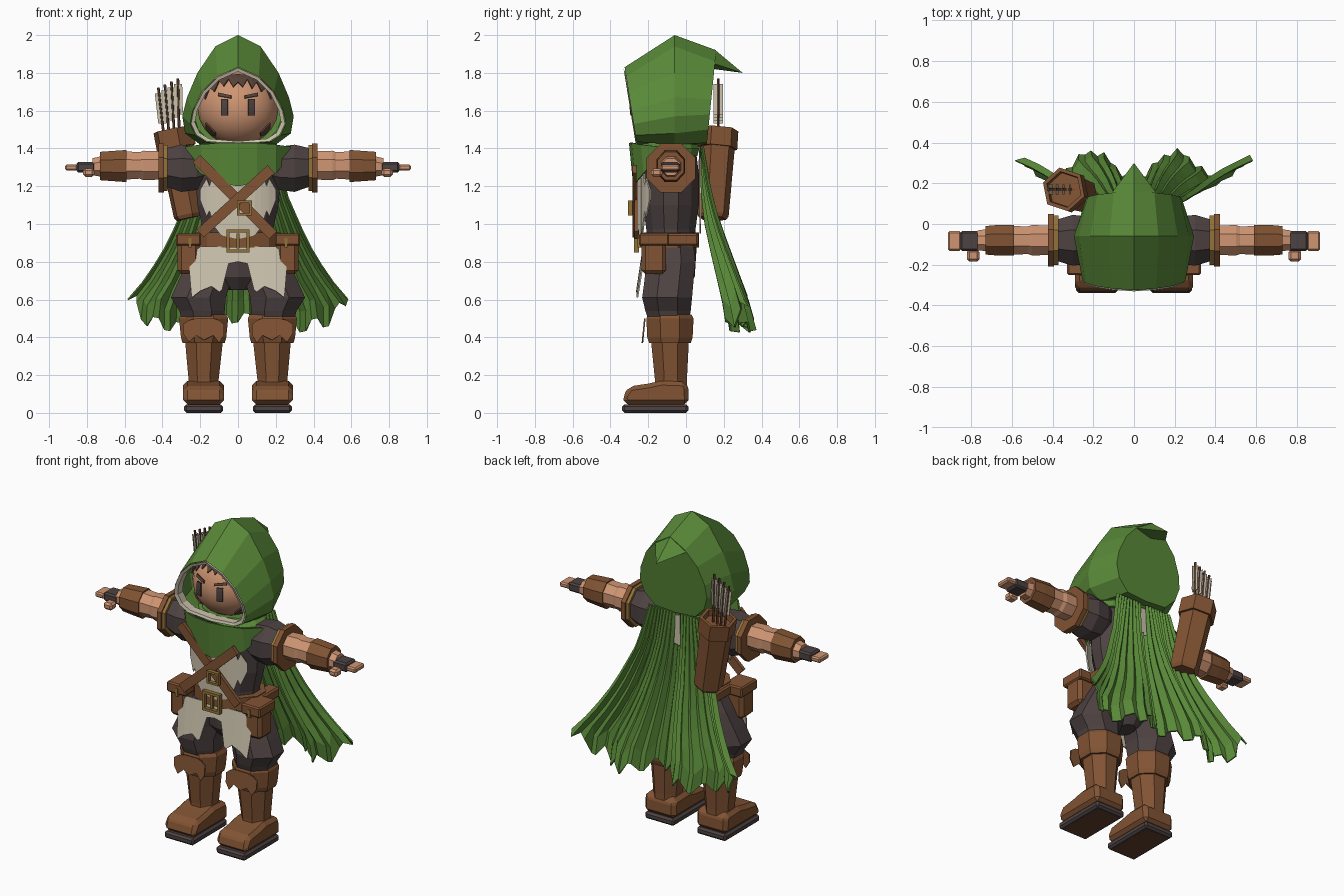
import bpy, bmesh, math
from mathutils import Vector

if "Cube" in bpy.data.objects:
    bpy.data.objects.remove(bpy.data.objects["Cube"])

def mat(name, r, g, b):
    m = bpy.data.materials.new(name)
    m.diffuse_color = (r, g, b, 1)
    m.use_nodes = True
    m.node_tree.nodes["Principled BSDF"].inputs["Base Color"].default_value = m.diffuse_color
    return m

GREEN = mat("green_cloth", .10, .25, .04)
SKIN = mat("skin", .62, .30, .17)
LEATHER = mat("brown_leather", .22, .087, .033)
DARK = mat("dark_cloth", .075, .054, .054)
CREAM = mat("cream_linen", .60, .54, .42)
GOLD = mat("dull_gold", .29, .17, .04)
HAIR = mat("brown_hair", .10, .055, .04)
WOOD = mat("dark_wood", .12, .05, .025)

def mesh(name, verts, faces, m, thick=0, smooth=False):
    me = bpy.data.meshes.new(name)
    me.from_pydata([tuple(v) for v in verts], [], faces)
    bm = bmesh.new()
    bm.from_mesh(me)
    bmesh.ops.recalc_face_normals(bm, faces=bm.faces)
    bm.to_mesh(me)
    bm.free()
    me.materials.append(m)
    ob = bpy.data.objects.new(name, me)
    bpy.context.collection.objects.link(ob)
    if smooth:
        me.polygons.foreach_set("use_smooth", [True] * len(me.polygons))
    if thick:
        mod = ob.modifiers.new("thickness", 'SOLIDIFY')
        mod.thickness, mod.offset = thick, 0
    return ob

def bridge(k, n):
    return [(i*n+j, i*n+(j+1) % n, (i+1)*n+(j+1) % n, (i+1)*n+j) for i in range(k-1) for j in range(n)]

def loft(name, rings, m, n=8, axis='z'):
    """rings: (position on axis, centre u, centre v, radius u, radius v)"""
    vs = []
    for t, cu, cv, ru, rv in rings:
        for j in range(n):
            a = 2*math.pi*(j+.5)/n
            k = 1/math.cos(math.pi/n)
            u, v = cu+ru*k*math.cos(a), cv+rv*k*math.sin(a)
            vs.append((u, v, t) if axis == 'z' else (t, u, v))
    fs = bridge(len(rings), n) + [tuple(range(n)), tuple(range(len(vs)-n, len(vs)))]
    return mesh(name, vs, fs, m)

def prism(name, pts, x0, x1, m, bevel=0):
    """side profile in (y, z) extruded across x"""
    n = len(pts)
    vs = [(x, y, z) for x in (x0, x1) for y, z in pts]
    ob = mesh(name, vs, bridge(2, n) + [tuple(range(n)), tuple(range(n, 2*n))], m)
    if bevel:
        mod = ob.modifiers.new("bevel", 'BEVEL')
        mod.width, mod.segments = bevel, 1
    return ob

def box(name, x0, x1, y0, y1, z0, z1, m, bevel=0):
    return prism(name, [(y0, z0), (y1, z0), (y1, z1), (y0, z1)], x0, x1, m, bevel)

def rod(name, p, q, rings, m, n=6):
    """lofted rod from p to q; rings: (distance along, radius)"""
    ob = loft(name, [(t, 0, 0, r, r) for t, r in rings], m, n)
    ob.location = p
    ob.rotation_euler = (Vector(q)-Vector(p)).to_track_quat('Z', 'Y').to_euler()
    return ob

def plate(name, cols, yfun, m, rows=4, thick=.008):
    """curved sheet from columns (x, top z, bottom z)"""
    vs = []
    for x, a, b in cols:
        for j in range(rows+1):
            z = a+(b-a)*j/rows
            vs.append((x, yfun(x, z), z))
    r = rows+1
    fs = [(i*r+j, i*r+j+1, (i+1)*r+j+1, (i+1)*r+j) for i in range(len(cols)-1) for j in range(rows)]
    return mesh(name, vs, fs, m, thick)

def lerp(tab, x):
    if x <= tab[0][0]:
        return tab[0][1]
    for (a, p), (b, q) in zip(tab, tab[1:]):
        if x <= b:
            return p+(q-p)*(x-a)/(b-a)
    return tab[-1][1]

def frame(name, cx, cz, y, h, w):
    for k, (x0, x1, z0, z1) in enumerate([(-h, h, h-w, h), (-h, h, -h, w-h), (-h, w-h, w-h, h-w), (h-w, h, w-h, h-w)]):
        box(f"{name}_{k}", cx+x0, cx+x1, y-.012, y+.012, cz+z0, cz+z1, GOLD)

# hood: three rings from the face opening to the flat back, plus a hanging tip
def full(half):
    return half + [(-x, z) for x, z in half[-2:0:-1]]
opening = full([(0, 1.83), (.11, 1.78), (.19, 1.70), (.24, 1.60), (.253, 1.53), (.225, 1.47), (.17, 1.435), (0, 1.42)])
middle = full([(0, 2.0), (.12, 1.94), (.215, 1.80), (.27, 1.67), (.295, 1.57), (.28, 1.48), (.2, 1.42), (0, 1.42)])
rear = full([(0, 1.92), (.1, 1.86), (.18, 1.77), (.225, 1.66), (.235, 1.58), (.21, 1.5), (.14, 1.43), (0, 1.42)])
front_y = lambda z: -.26-.065*(z-1.42)/.41
vs = [(x, front_y(z), z) for x, z in opening] + [(x, -.06, z) for x, z in middle]
vs += [(x, .11+.05*(z-1.42)/.5, z) for x, z in rear]
mesh("hood", vs, bridge(3, 14) + [tuple(range(28, 42))], GREEN)
mesh("hood_tip", [(0, .15, 1.925), (.115, .145, 1.85), (-.115, .145, 1.85), (0, .30, 1.80), (0, .15, 1.82)],
     [(0, 1, 3), (0, 3, 2), (1, 4, 3), (2, 3, 4)], GREEN)
rim = [(x*k, front_y(z)+d, 1.6+(z-1.6)*k) for k, d in ((.985, -.006), (.90, 0), (.90, .05)) for x, z in opening]
mesh("hood_lining", rim, bridge(3, 14), CREAM)

# head, hair and face
head_y = lambda x, z: -.1-.195*math.sqrt(max(.02, 1-(x/.215)**2-((z-1.615)/.2)**2))
hv = [(.215*math.sin(p)*math.cos(a), -.1+.19*math.sin(p)*math.sin(a), 1.615+.2*math.cos(p))
      for p in [math.pi*(.02+.96*i/10) for i in range(11)] for a in [2*math.pi*j/16 for j in range(16)]]
mesh("head", hv, bridge(11, 16) + [tuple(range(16)), tuple(range(160, 176))], SKIN, smooth=True)
fringe = [1.66, 1.72, 1.70, 1.755, 1.73, 1.765, 1.725, 1.75, 1.725, 1.765, 1.715, 1.75, 1.70, 1.72, 1.66]
plate("hair_fringe", [(-.175+.025*i, 1.79-1.8*(-.175+.025*i)**2, b) for i, b in enumerate(fringe)],
      lambda x, z: head_y(x, z)-.008, HAIR)
for s, side in ((1, "left"), (-1, "right")):
    face = lambda x, z: head_y(x, z)-.006
    plate(side+"_eye", [(s*.055, 1.66, 1.575), (s*.09, 1.66, 1.575)], face, DARK)
    plate(side+"_brow", [(s*.035, 1.68, 1.665), (s*.105, 1.695, 1.678)], face, HAIR, 1)
    plate(side+"_sideburn", [(s*.12, 1.485, 1.465), (s*.145, 1.51, 1.475), (s*.17, 1.535, 1.51)], face, HAIR, 1)

# torso, neck and hips
loft("torso", [(.84, 0, -.08, .19, .13), (.97, 0, -.08, .185, .13), (1.1, 0, -.08, .215, .148),
               (1.25, 0, -.08, .225, .15), (1.37, 0, -.08, .21, .135), (1.43, 0, -.08, .12, .1)], DARK, 12)
loft("neck", [(1.38, 0, -.08, .1, .09), (1.5, 0, -.08, .09, .09)], SKIN)
loft("hips", [(.65, 0, -.08, .05, .07), (.72, 0, -.08, .13, .12), (.88, 0, -.08, .2, .13)], DARK, 10)
chest = [(-.2, 1.18, 1.13), (-.165, 1.24, 1.04), (-.15, 1.2, 1.07), (-.12, 1.3, .98), (-.09, 1.3, .94), (0, 1.32, .92)]
chest += [(-x, a, b) for x, a, b in chest[-2::-1]]
plate("chest_panel", chest, lambda x, z: -.08-.163*math.sqrt(1-(x/.27)**2), CREAM)
plate("back_panel", [(-.1, 1.38, 1.0), (0, 1.39, .95), (.1, 1.38, 1.0)], lambda x, z: .075, CREAM)
flap = [(.255, .80, .73), (.245, .84, .61), (.2, .88, .645), (.14, .88, .67), (.10, .88, .64),
        (.085, .88, .65), (.05, .88, .79), (0, .88, .80)]
for s, side in ((1, "left"), (-1, "right")):
    plate(side+"_tabard_flap", [(s*x, a, b) for x, a, b in flap],
          lambda x, z: -.225-.15*(.88-z)+.9*max(0, abs(x)-.15)**2, CREAM)

# cowl over the chest and shoulders
cowl = [(-.275, 1.41, 1.36), (-.2, 1.42, 1.27), (-.1, 1.43, 1.22), (0, 1.43, 1.2), (.1, 1.43, 1.22), (.2, 1.42, 1.27), (.275, 1.41, 1.36)]
plate("cowl_front", cowl, lambda x, z: -.06-.22*math.sqrt(1-(x/.29)**2)-.1*(z-1.25), GREEN, 3)
loft("cowl_shoulders", [(1.36, 0, -.07, .25, .13), (1.40, 0, -.08, .24, .15), (1.44, 0, -.08, .17, .13)], GREEN, 12)

# cape with deep folds, a ragged hem and a slit at the neck
N, R = 40, 9
cv, cf = [], []
for i in range(N+1):
    u = -1+2*i/N
    hem = lerp([(0, .48), (.5, .42), (.8, .46), (1, .60)], abs(u)) + (.055 if i % 4 in (1, 2) else 0)*(abs(u) < .98)
    for j in range(R+1):
        t = j/R
        z = 1.41+(hem-1.41)*t
        w = lerp([(.4, .6), (.58, .6), (.72, .48), (.9, .37), (1.15, .26), (1.4, .2)], z)
        y = lerp([(.42, .30), (.6, .26), (.83, .19), (1.0, .14), (1.18, .105), (1.4, .085)], z)
        y += .062*t*math.cos(2*math.pi*(1.5*abs(u)-.5)) + .012*(1 if i % 2 else -1)*min(1, .4+t)
        cv.append((u*w, y, z))
        if i < N and j < R and not (abs(u+1/N) < .09 and j < 2):
            k = i*(R+1)+j
            cf.append((k, k+1, k+R+2, k+R+1))
mesh("cape", cv, cf, GREEN, .01)

# belt, buckles and crossed straps
loft("belt", [(.875, 0, -.085, .225, .155), (.955, 0, -.085, .225, .155)], LEATHER, 12)
frame("belt_buckle", 0, .91, -.262, .062, .017)
box("belt_buckle_pin", -.008, .008, -.268, -.25, .87, .95, GOLD)
frame("chest_buckle", .035, 1.085, -.295, .04, .013)
for name, (xa, za), (xb, zb), y in (("strap_a", (-.22, 1.345), (.185, .94), -.262), ("strap_b", (.175, 1.29), (-.2, .95), -.272)):
    L = math.hypot(xb-xa, zb-za)/2
    st = box(name, -L, L, -.011, .011, -.028, .028, LEATHER)
    st.location = ((xa+xb)/2, y, (za+zb)/2)
    st.rotation_euler = (0, -math.atan2(zb-za, xb-xa), 0)

# quiver with four arrows
base, top = Vector((-.255, .14, 1.03)), Vector((-.345, .17, 1.50))
rod("quiver", base, top, [(0, .065), (.02, .075), (.38, .083), (.38, .095), (.48, .095), (.48, .078), (.44, .075)], LEATHER)
for k in range(4):
    d = Vector((-.03*k+.045, 0, -.014*k))
    a, b = top+d*.8-Vector((0, 0, .1)), top+Vector((-.025, 0, .27))+d*1.15
    rod(f"arrow_{k}", a, b, [(0, .006), ((b-a).length, .006)], WOOD, 5)
    ax = (b-a).normalized()
    for q, o in enumerate((Vector((.022, 0, 0)), Vector((0, .025, 0)))):
        p0, p1 = b-ax*.19, b-ax*.03
        mesh(f"fletching_{k}_{q}", [p0-o, p0+o, p1+o, p1-o], [(0, 1, 2, 3)], CREAM, .003)

for s, side in ((1, "left"), (-1, "right")):
    # arm, bracer and hand
    def arm(part, rings, m, n=8, cy=-.08):
        loft(f"{side}_{part}", [(s*x, cy, cz, ry, rz) for x, cz, ry, rz in rings], m, n, 'x')
    arm("sleeve", [(.16, 1.30, .08, .09), (.22, 1.295, .115, .115), (.30, 1.295, .125, .125), (.385, 1.30, .10, .10)], DARK)
    arm("gold_cuff", [(.372, 1.297, .122, .122), (.395, 1.297, .122, .122)], GOLD)
    arm("leather_cuff", [(.392, 1.297, .13, .13), (.422, 1.297, .13, .13)], LEATHER)
    arm("upper_arm", [(.42, 1.31, .072, .075), (.50, 1.31, .075, .078), (.52, 1.31, .068, .07), (.60, 1.31, .07, .075)], SKIN)
    arm("bracer", [(.59, 1.307, .076, .085), (.66, 1.307, .076, .08), (.73, 1.307, .07, .075)], LEATHER)
    arm("wrist", [(.72, 1.305, .055, .055), (.77, 1.303, .048, .045)], SKIN)
    hx = sorted
    box(side+"_glove", *hx((s*.755, s*.855)), -.132, -.035, 1.272, 1.328, DARK, .01)
    box(side+"_fingers", *hx((s*.85, s*.915)), -.132, -.035, 1.283, 1.315, SKIN, .008)
    box(side+"_thumb", *hx((s*.76, s*.82)), -.185, -.125, 1.25, 1.295, SKIN, .012)
    # pouch with its belt loop
    box(side+"_pouch", *hx((s*.205, s*.32)), -.235, -.105, .735, .93, LEATHER, .02)
    box(side+"_pouch_flap", *hx((s*.195, s*.328)), -.25, -.09, .885, .95, LEATHER, .008)
    box(side+"_pouch_clasp", *hx((s*.245, s*.262)), -.256, -.24, .875, .925, GOLD)
    box(side+"_belt_side", *hx((s*.17, s*.25)), -.12, .065, .885, .95, LEATHER, .01)
    # trouser leg and boot
    loft(side+"_trouser", [(.48, s*.185, -.09, .11, .105), (.54, s*.19, -.095, .12, .12), (.61, s*.21, -.10, .145, .132),
                           (.70, s*.175, -.09, .14, .13), (.80, s*.13, -.08, .135, .13), (.89, s*.1, -.08, .11, .12)], DARK)
    loft(side+"_boot_cuff", [(.37, s*.182, -.085, .112, .11), (.40, s*.182, -.085, .12, .12), (.50, s*.182, -.085, .13, .125),
                             (.52, s*.182, -.085, .12, .115)], LEATHER)
    loft(side+"_boot_shaft", [(.12, s*.182, -.08, .078, .085), (.18, s*.182, -.08, .08, .085), (.38, s*.18, -.085, .10, .1)], LEATHER)
    plate(side+"_cuff_tatter", [(s*.075, .47, .41), (s*.1, .49, .37), (s*.13, .5, .41), (s*.18, .5, .385), (s*.22, .5, .41),
                                (s*.26, .49, .375), (s*.29, .47, .42)], lambda x, z: -.218-.1*(.5-z), LEATHER, 1)
    prism(side+"_boot_foot", [(-.33, .045), (-.335, .09), (-.30, .14), (-.2, .155), (-.13, .17), (0, .165), (.012, .13), (.015, .045)],
          s*.182-.108, s*.182+.108, LEATHER, .025)
    box(side+"_boot_sole", s*.182-.103, s*.182+.103, -.338, .012, .0, .045, DARK, .012)
    box(side+"_boot_tread", s*.182-.08, s*.182+.08, -.315, -.01, -.0005, .004, WOOD)
